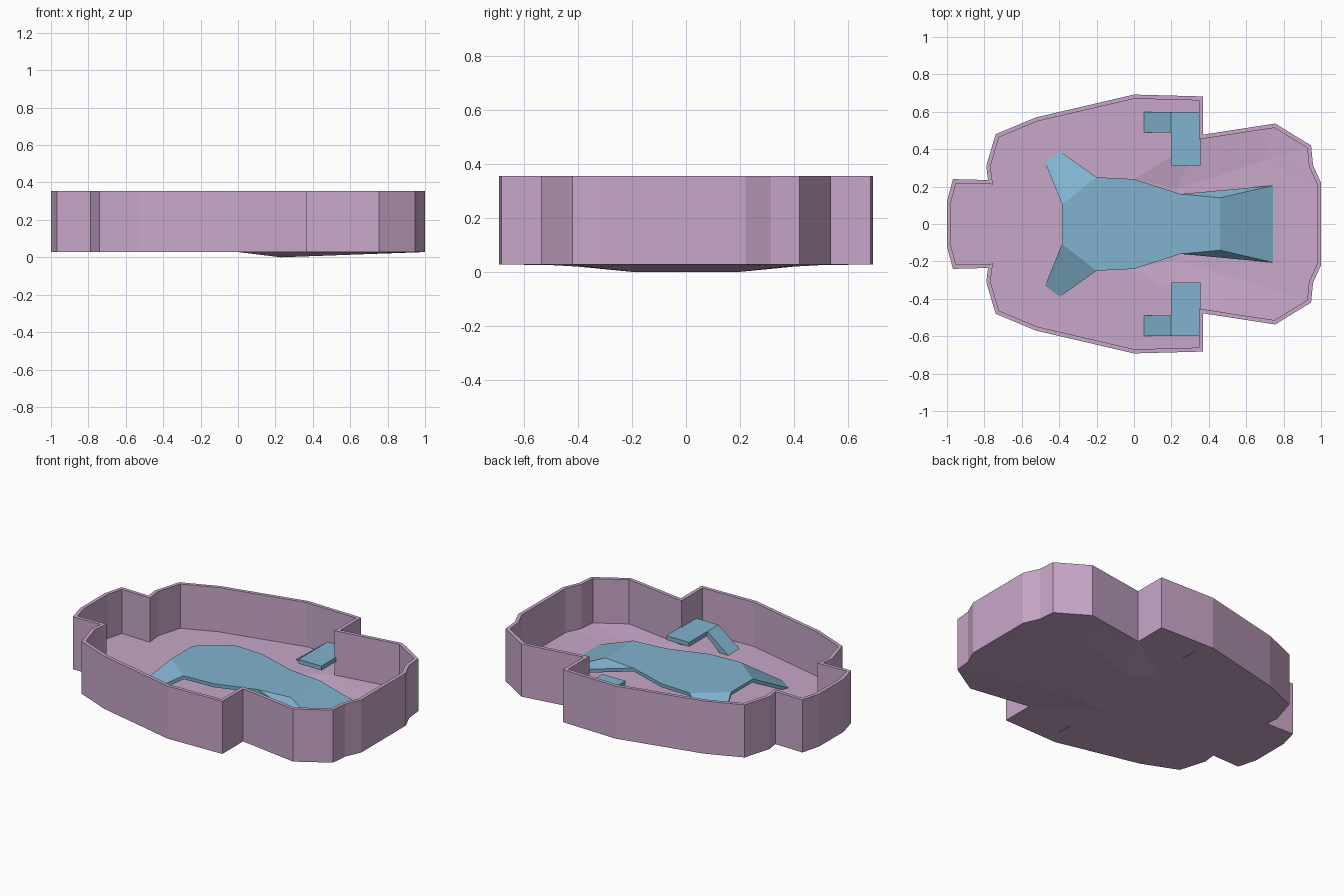
import bpy, bmesh
from mathutils import Vector
from mathutils.geometry import delaunay_2d_cdt

if "Cube" in bpy.data.objects:
    bpy.data.objects.remove(bpy.data.objects["Cube"])


def material(name, rgb):
    m = bpy.data.materials.new(name)
    m.diffuse_color = (*rgb, 1)
    m.use_nodes = True
    m.node_tree.nodes["Principled BSDF"].inputs["Base Color"].default_value = m.diffuse_color
    return m


PINK = material("pink", (0.58, 0.39, 0.58))
BLUE = material("blue", (0.22, 0.45, 0.62))


def finish(bm, name, mat):
    bmesh.ops.remove_doubles(bm, verts=bm.verts, dist=0.0005)
    bmesh.ops.recalc_face_normals(bm, faces=bm.faces)
    me = bpy.data.meshes.new(name)
    bm.to_mesh(me)
    bm.free()
    me.materials.append(mat)
    ob = bpy.data.objects.new(name, me)
    bpy.context.collection.objects.link(ob)
    return ob


def inset(loop, w):
    # mitred inward offset of a counter-clockwise outline
    out = []
    for i, p in enumerate(loop):
        a = (p - loop[i - 1]).normalized()
        b = (loop[(i + 1) % len(loop)] - p).normalized()
        na, nb = Vector((-a.y, a.x)), Vector((-b.y, b.x))
        out.append(p + (na + nb) * (w / (1 + na.dot(nb))))
    return out


# Tray outline: one half, mirrored across y
half = [(-1, .12), (-.968, .24), (-.78, .235), (-.79, .31), (-.74, .48), (-.524, .57),
        (0, .692), (.37, .682), (.37, .478), (.755, .537), (.947, .42), (.957, .315), (1, .22)]
outer = [Vector((x, -y)) for x, y in half] + [Vector((x, y)) for x, y in reversed(half)]
inner = inset(outer, .022)
BOTTOM, FLOOR, RIM = .028, .08, .355

# Sunken middle of the floor: x, y, depth
dip = [(0, -.24, 0), (0, .24, 0), (.23, .19, .028), (.23, -.19, .028), (.69, .335, .011), (.69, -.335, .011)]
creases = [(0, 1), (2, 3), (0, 3), (1, 2), (2, 4), (3, 5)]

bm = bmesh.new()


def floor_sheet(loop, z):
    n = len(loop)
    pts = loop + [Vector(d[:2]) for d in dip]
    edges = [(i, (i + 1) % n) for i in range(n)] + [(a + n, b + n) for a, b in creases]
    vs, _, fs, orig, _, _ = delaunay_2d_cdt(pts, edges, [], 1, 1e-5)
    new = []
    for v, o in zip(vs, orig):
        depth = max([dip[i - n][2] for i in o if i >= n], default=0)
        new.append(bm.verts.new((v.x, v.y, z - depth)))
    for f in fs:
        bm.faces.new([new[i] for i in f])


# Tray: underside, outer wall, rim, inner wall, floor
floor_sheet(outer, BOTTOM)
floor_sheet(inner, FLOOR)
rings = [[bm.verts.new((p.x, p.y, z)) for p in loop]
         for loop, z in ((outer, BOTTOM), (outer, RIM), (inner, RIM), (inner, FLOOR))]
for lo, hi in zip(rings, rings[1:]):
    for i in range(len(lo)):
        j = (i + 1) % len(lo)
        bm.faces.new((lo[i], lo[j], hi[j], hi[i]))
finish(bm, "tray", PINK)

# Raised centre plate: flat deck, two splayed front legs, rear ramp with side gussets
bm = bmesh.new()
T = .197
deck = [(-.385, .107), (-.2, .25), (0, .24), (.25, .16), (.46, .14)]
up = [bm.verts.new((x, y, T)) for x, y in deck]
dn = [bm.verts.new((x, -y, T)) for x, y in deck]
bm.faces.new(dn + up[::-1])
ends = []
for s, row in ((1, up), (-1, dn)):
    tip_a = bm.verts.new((-.405, .395 * s, .075))
    tip_b = bm.verts.new((-.48, .34 * s, .075))
    foot = bm.verts.new((.745, .206 * s, .07))
    leg = [row[0], row[1], tip_a, tip_b]
    gusset = [row[3], row[4], foot]
    bm.faces.new(leg[::-1] if s > 0 else leg)
    bm.faces.new(gusset[::-1] if s > 0 else gusset)
    ends.append(foot)
bm.faces.new((dn[4], ends[1], ends[0], up[4]))
bmesh.ops.recalc_face_normals(bm, faces=bm.faces)
bm.faces.ensure_lookup_table()
if bm.faces[0].normal.z < 0:
    bmesh.ops.reverse_faces(bm, faces=bm.faces)
plate = finish(bm, "centre_plate", BLUE)
if plate.data.polygons[0].normal.z < 0:
    plate.data.flip_normals()
mod = plate.modifiers.new("thickness", 'SOLIDIFY')
mod.thickness = .022
mod.offset = -1


def prism(bm, profile, y0, y1):
    a = [bm.verts.new((x, y0, z)) for x, z in profile]
    b = [bm.verts.new((x, y1, z)) for x, z in profile]
    bm.faces.new(a)
    bm.faces.new(b[::-1])
    for i in range(len(a)):
        j = (i + 1) % len(a)
        bm.faces.new((a[i], b[i], b[j], a[j]))


# Side steps: flat pad on a sloping strut
for s, side in ((1, "left"), (-1, "right")):
    bm = bmesh.new()
    prism(bm, [(.197, .163), (.355, .163), (.355, .19), (.197, .19)], .313 * s, .6 * s)
    finish(bm, "step_pad_" + side, BLUE)
    bm = bmesh.new()
    prism(bm, [(.053, .026), (.197, .157), (.197, .19), (.053, .08)], .49 * s, .6 * s)
    finish(bm, "step_strut_" + side, BLUE)
